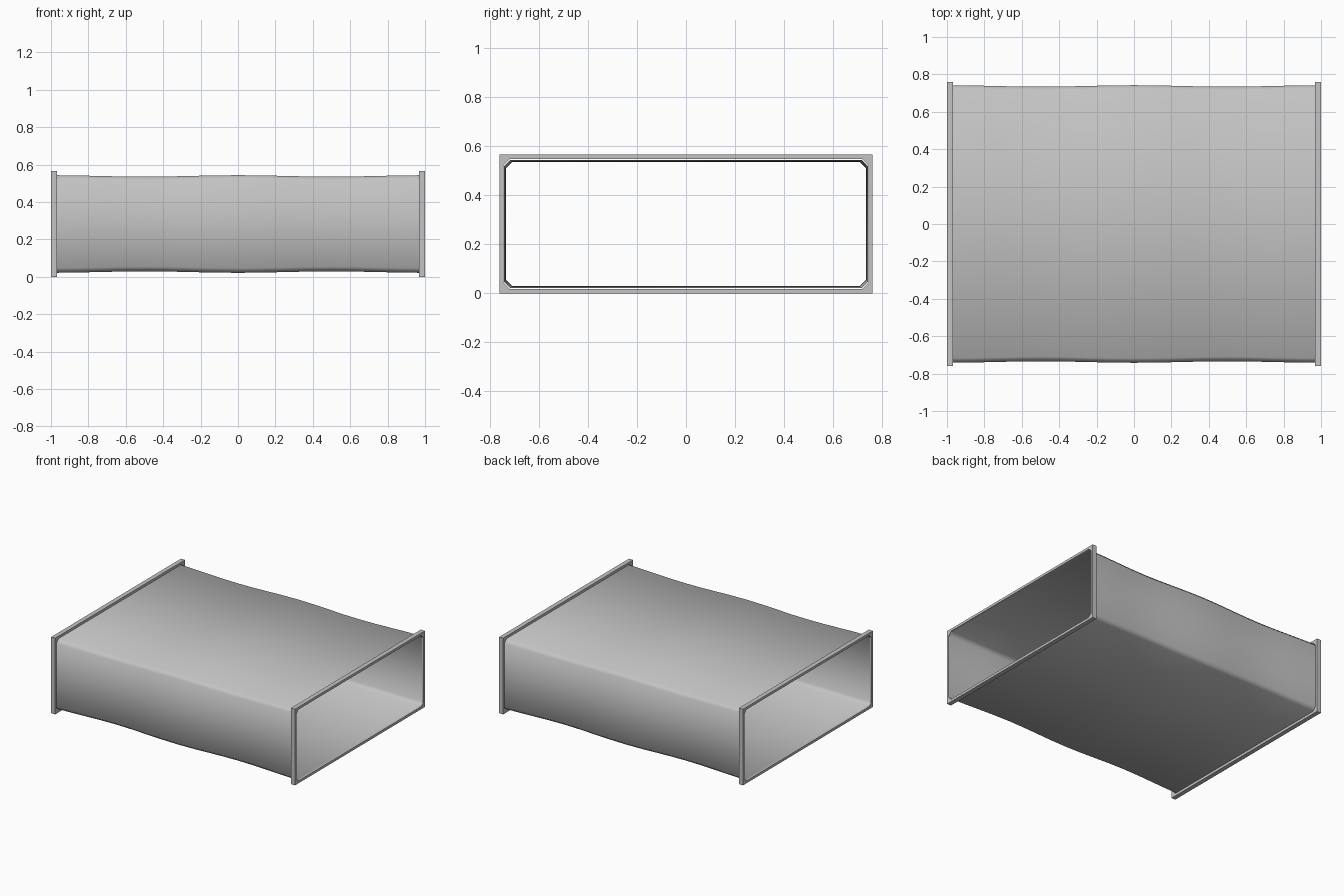
import bpy, bmesh, math

cube = bpy.data.objects.get("Cube")
if cube:
    bpy.data.objects.remove(cube)

HALF_Y, HEIGHT = 0.76, 0.565
MID_Z = HEIGHT / 2

steel = bpy.data.materials.new("galvanised_grey")
steel.use_nodes = True
steel.diffuse_color = (0.55, 0.55, 0.55, 1)
steel.node_tree.nodes["Principled BSDF"].inputs["Base Color"].default_value = (0.55, 0.55, 0.55, 1)


def octagon(half_y, half_z, cut):
    """Rectangle in y and z with each corner clipped into two points."""
    pts = []
    for sy, sz in ((1, 1), (-1, 1), (-1, -1), (1, -1)):
        pair = [(sy * half_y, sz * (half_z - cut)), (sy * (half_y - cut), sz * half_z)]
        pts += pair if sy * sz > 0 else pair[::-1]
    return pts


def loft(name, rings, closed=False, smooth=False):
    """Skin a list of (x, points) rings; closed joins the last ring to the first."""
    bm = bmesh.new()
    loops = [[bm.verts.new((x, y, MID_Z + z)) for y, z in pts] for x, pts in rings]
    pairs = list(zip(loops, loops[1:])) + ([(loops[-1], loops[0])] if closed else [])
    for a, b in pairs:
        n = len(a)
        for i in range(n):
            j = (i + 1) % n
            bm.faces.new((a[i], b[i], b[j], a[j]))
    bmesh.ops.remove_doubles(bm, verts=bm.verts, dist=1e-5)
    bmesh.ops.recalc_face_normals(bm, faces=bm.faces)
    for f in bm.faces:
        f.smooth = smooth
    mesh = bpy.data.meshes.new(name)
    bm.to_mesh(mesh)
    bm.free()
    mesh.materials.append(steel)
    obj = bpy.data.objects.new(name, mesh)
    bpy.context.collection.objects.link(obj)
    return obj


# Thin duct wall, gently waved along its length
STEPS = 16
rings = []
for i in range(STEPS + 1):
    x = -0.99 + 1.98 * i / STEPS
    wave = 0.004 * (math.cos(2 * math.pi * x) - 1)
    rings.append((x, octagon(0.742 + wave, 0.261 + wave, 0.025)))
loft("duct_wall", rings, smooth=True)

# Flat rectangular flange at each end, with a clipped-corner opening
outer = octagon(HALF_Y, MID_Z, 0)
inner = octagon(0.744, 0.264, 0.025)
for side, name in ((1, "left_flange"), (-1, "right_flange")):
    near, far = side * 0.967, side * 1.0
    loft(name, [(near, outer), (far, outer), (far, inner), (near, inner)], closed=True)
